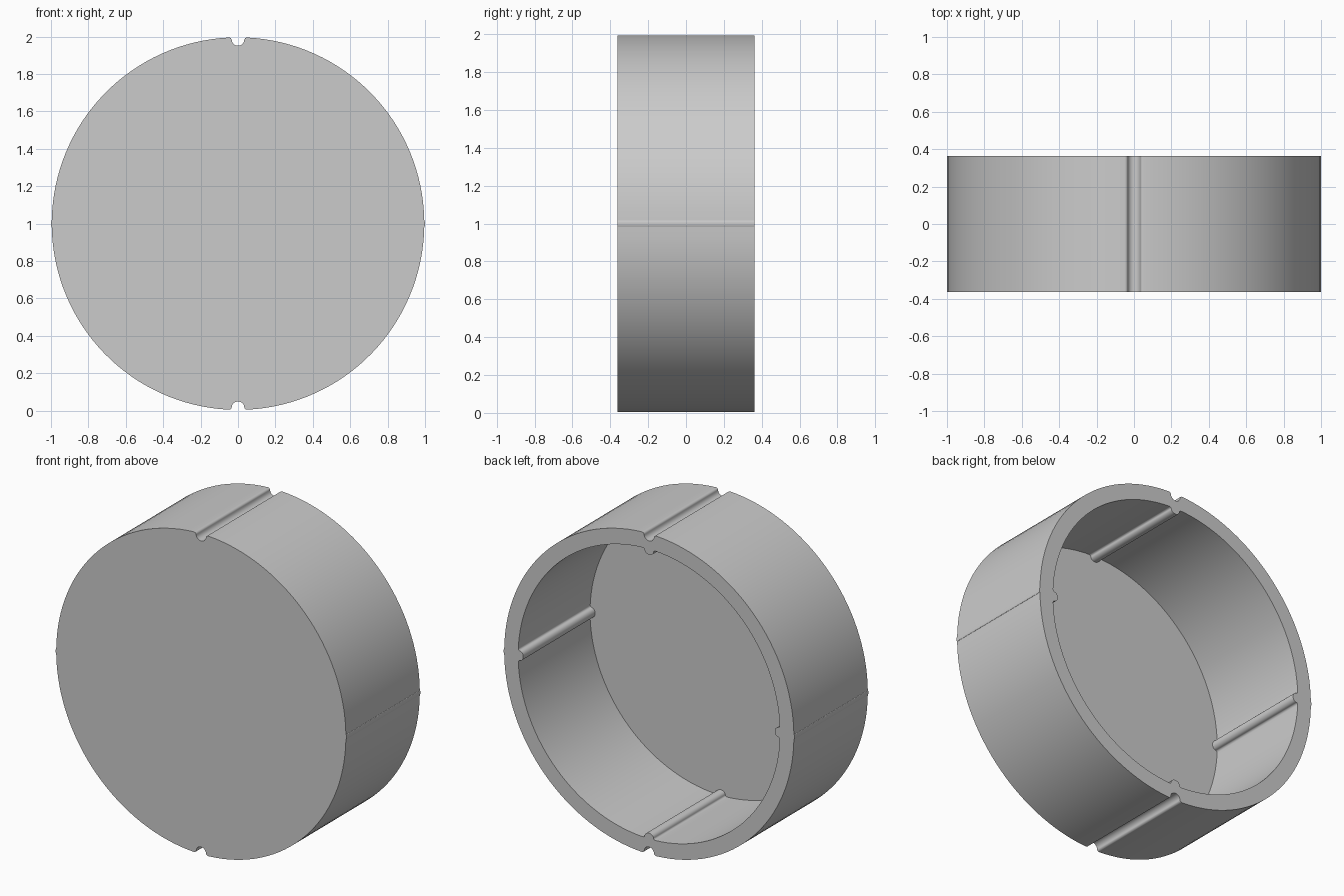
import bpy, bmesh
from math import sin, cos, pi

cube = bpy.data.objects.get("Cube")
if cube:
    bpy.data.objects.remove(cube, do_unlink=True)

OUTER, INNER = 0.996, 0.9
HALF_DEPTH, FLOOR = 0.363, 0.02
ARC_STEPS = 32

grey = bpy.data.materials.new("plain grey")
grey.use_nodes = True
colour = (0.6, 0.6, 0.6, 1)
grey.diffuse_color = colour
grey.node_tree.nodes["Principled BSDF"].inputs["Base Color"].default_value = colour


def groove_profile(fillet=0.016, radius=0.034, steps=6):
    """Half-round groove with filleted lips, as (sideways, depth) points."""
    half = []
    for i in range(steps):
        a = pi / 2 * i / steps
        half.append((-radius - fillet + fillet * sin(a), fillet * (1 - cos(a))))
    for i in range(steps):
        a = pi / 2 * i / steps
        half.append((-radius * cos(a), fillet + radius * sin(a)))
    return half + [(0, fillet + radius)] + [(-x, d) for x, d in reversed(half)]


PROFILE = groove_profile()


def outline(radius, side_shape, top_shape):
    """Circle with a shaped groove or ridge (width, depth scale) every quarter."""
    points = []
    for quarter in range(4):
        width, depth = top_shape if quarter % 2 else side_shape
        middle = quarter * pi / 2
        for x, d in PROFILE:
            points.append((middle + x * width / radius, radius - d * depth))
        start = middle + PROFILE[-1][0] * width / radius
        next_width = (side_shape if quarter % 2 else top_shape)[0]
        end = middle + pi / 2 + PROFILE[0][0] * next_width / radius
        for i in range(1, ARC_STEPS):
            points.append((start + (end - start) * i / ARC_STEPS, radius))
    return [(r * cos(a), 1 + r * sin(a)) for a, r in points]


# Cup: grooved outer wall, ribbed inner wall, closed front, open back
outer = outline(OUTER, side_shape=(0.4, -0.08), top_shape=(1, 0.9))
inner = outline(INNER, side_shape=(0.9, 0.7), top_shape=(0.9, 0.7))

bm = bmesh.new()


def ring(points, y):
    return [bm.verts.new((x, y, z)) for x, z in points]


rings = [ring(outer, -HALF_DEPTH), ring(outer, HALF_DEPTH),
         ring(inner, HALF_DEPTH), ring(inner, -HALF_DEPTH + FLOOR)]
for a, b in zip(rings, rings[1:]):
    for i in range(len(a)):
        bm.faces.new((a[i - 1], a[i], b[i], b[i - 1]))
bm.faces.new(rings[0])
bm.faces.new(rings[-1])
bmesh.ops.recalc_face_normals(bm, faces=bm.faces[:])

mesh = bpy.data.meshes.new("round_cup")
bm.to_mesh(mesh)
bm.free()
mesh.materials.append(grey)
cup = bpy.data.objects.new("round_cup", mesh)
bpy.context.collection.objects.link(cup)

bpy.ops.object.select_all(action='DESELECT')
cup.select_set(True)
bpy.context.view_layer.objects.active = cup
bpy.ops.object.shade_smooth_by_angle(angle=pi / 6)
